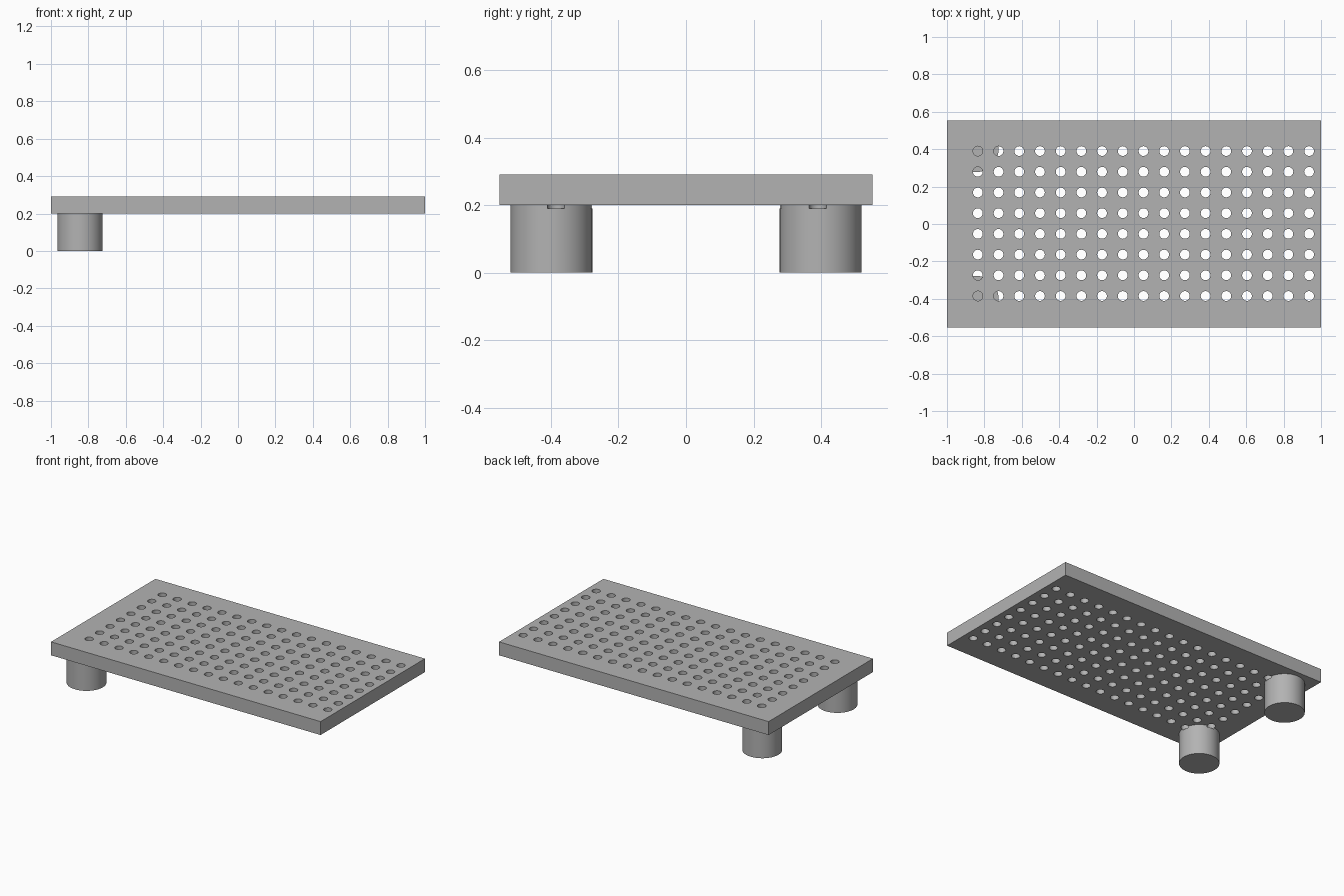
import bpy
import bmesh
import math
from mathutils import Matrix, Vector

if "Cube" in bpy.data.objects:
    bpy.data.objects.remove(bpy.data.objects["Cube"])

LENGTH, WIDTH = 2.0, 1.106
BOARD_BOTTOM, BOARD_TOP = 0.2, 0.29
LEG_X, LEG_Y, LEG_RADIUS = -0.845, 0.3985, 0.121
COLUMNS, ROWS, PITCH = 17, 8, 0.1107
HOLE_START = Vector((-0.835, -0.385))
HOLE_RADIUS, HOLE_BOTTOM = 0.026, 0.19

grey = bpy.data.materials.new("light grey")
grey.use_nodes = True
grey.diffuse_color = (0.45, 0.45, 0.45, 1)
grey.node_tree.nodes["Principled BSDF"].inputs["Base Color"].default_value = grey.diffuse_color


def add_object(name, bm):
    mesh = bpy.data.meshes.new(name)
    bm.to_mesh(mesh)
    bm.free()
    mesh.materials.append(grey)
    obj = bpy.data.objects.new(name, mesh)
    bpy.context.collection.objects.link(obj)
    return obj


def add_cylinder(bm, x, y, bottom, top, radius, sides):
    bmesh.ops.create_cone(
        bm, cap_ends=True, segments=sides, radius1=radius, radius2=radius,
        depth=top - bottom, matrix=Matrix.Translation((x, y, (bottom + top) / 2)))


def cut_holes(obj, cutter):
    bpy.ops.object.select_all(action="DESELECT")
    obj.select_set(True)
    bpy.context.view_layer.objects.active = obj
    cut = obj.modifiers.new("holes", "BOOLEAN")
    cut.operation = "DIFFERENCE"
    cut.solver = "EXACT"
    cut.object = cutter
    bpy.ops.object.modifier_apply(modifier=cut.name)
    bpy.ops.object.shade_smooth_by_angle(angle=math.radians(30))


# Drill pattern, reaching slightly into the tops of the legs
bm = bmesh.new()
for column in range(COLUMNS):
    for row in range(ROWS):
        x, y = HOLE_START + Vector((column, row)) * PITCH
        add_cylinder(bm, x, y, HOLE_BOTTOM, BOARD_TOP + 0.05, HOLE_RADIUS, 32)
drill = add_object("hole_cutter", bm)
drill.hide_render = True

# Perforated board
bm = bmesh.new()
bmesh.ops.create_cube(bm, size=1)
bmesh.ops.scale(bm, vec=(LENGTH, WIDTH, BOARD_TOP - BOARD_BOTTOM), verts=bm.verts)
bmesh.ops.translate(bm, vec=(0, 0, (BOARD_TOP + BOARD_BOTTOM) / 2), verts=bm.verts)
cut_holes(add_object("perforated_board", bm), drill)

# Round legs under one end
for name, side in (("front_leg", -1), ("back_leg", 1)):
    bm = bmesh.new()
    add_cylinder(bm, LEG_X, side * LEG_Y, 0, BOARD_BOTTOM, LEG_RADIUS, 64)
    cut_holes(add_object(name, bm), drill)

drill.hide_set(True)
